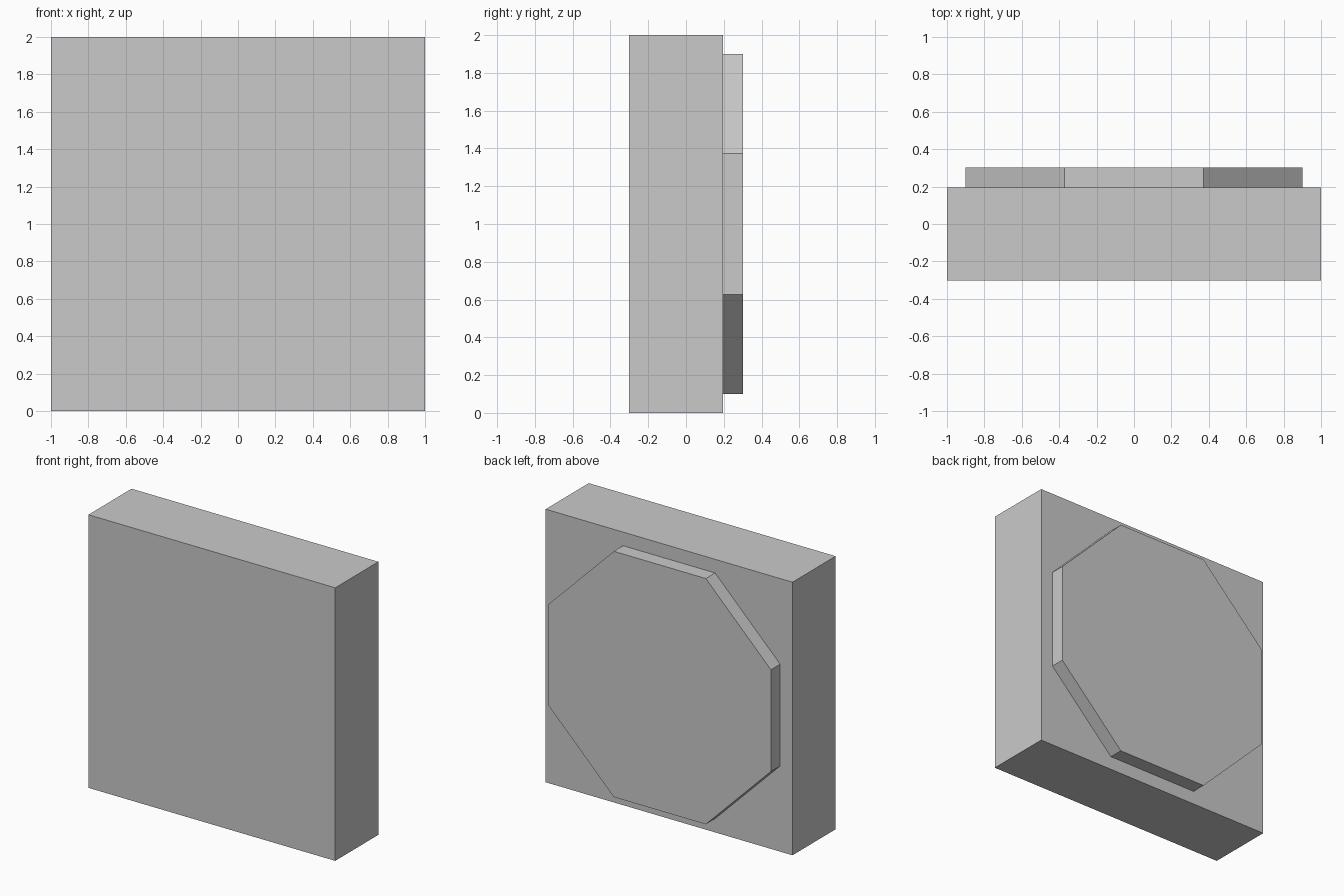
import bpy
import math

if "Cube" in bpy.data.objects:
    bpy.data.objects.remove(bpy.data.objects["Cube"], do_unlink=True)

grey = bpy.data.materials.new("light_grey")
grey.use_nodes = True
colour = (0.59, 0.59, 0.59, 1)
grey.diffuse_color = colour
grey.node_tree.nodes["Principled BSDF"].inputs["Base Color"].default_value = colour

FRONT, JOIN, BACK = -0.303, 0.196, 0.303


def finish(name):
    obj = bpy.context.object
    obj.name = obj.data.name = name
    obj.data.materials.append(grey)
    return obj


# Square slab
bpy.ops.mesh.primitive_cube_add(size=1, location=(0, (FRONT + JOIN) / 2, 1))
slab = finish("square_slab")
slab.scale = (2, JOIN - FRONT, 2)

# Raised octagonal plate on the back, flat sides facing up and sideways
apothem = 0.9
bpy.ops.mesh.primitive_cylinder_add(
    vertices=8,
    radius=apothem / math.cos(math.pi / 8),
    depth=BACK - JOIN,
    location=(0, (JOIN + BACK) / 2, 1),
    rotation=(math.pi / 2, math.pi / 8, 0),
)
plate = finish("octagonal_back_plate")
